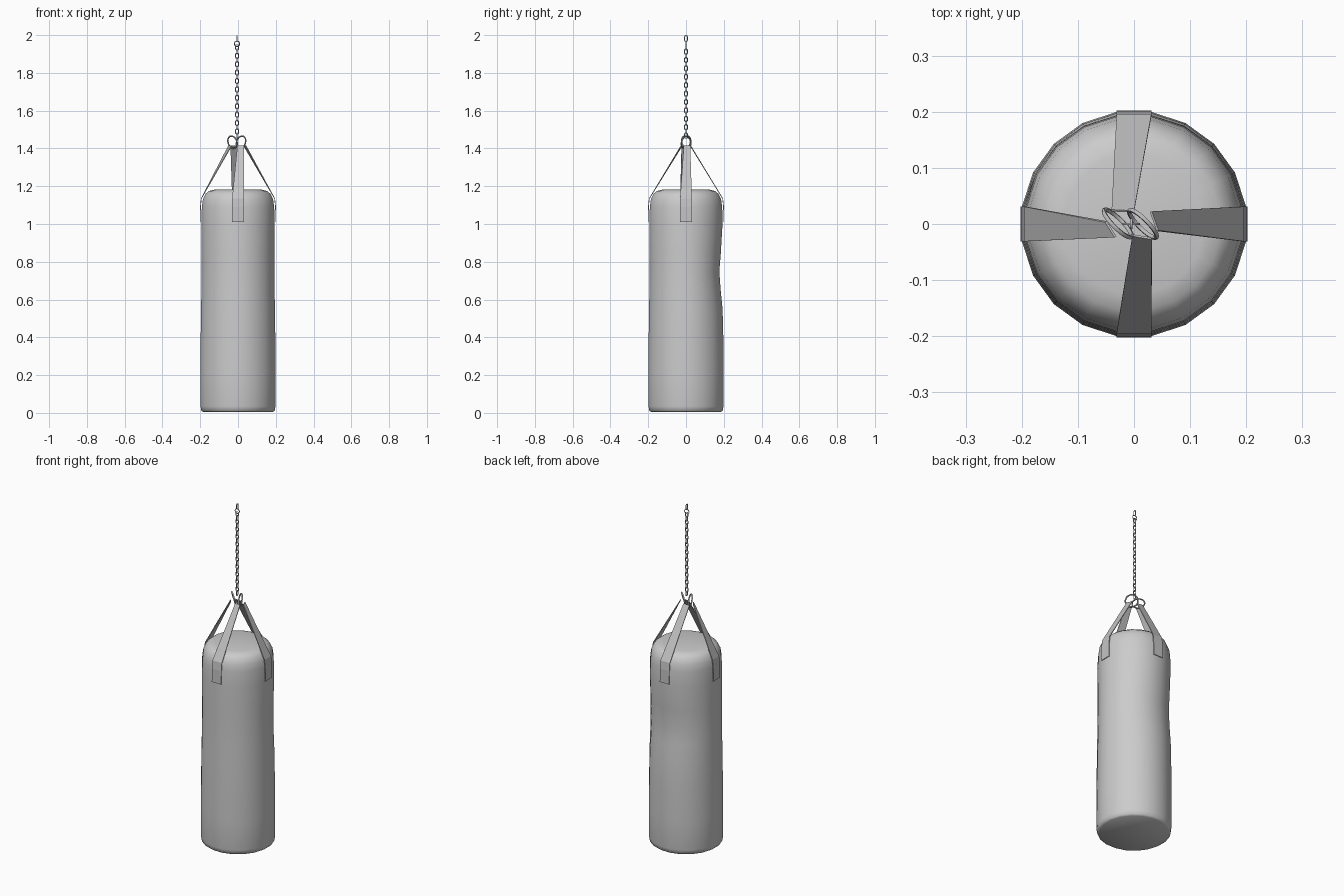
import bpy, bmesh, math
from mathutils import Vector, Matrix

if "Cube" in bpy.data.objects:
    bpy.data.objects.remove(bpy.data.objects["Cube"])


def material(name, v):
    m = bpy.data.materials.new(name)
    m.diffuse_color = (v[0], v[1], v[2], 1)
    m.use_nodes = True
    m.node_tree.nodes["Principled BSDF"].inputs["Base Color"].default_value = m.diffuse_color
    return m


BAG = material("bag grey", (0.6, 0.6, 0.6))
STRAP = material("strap grey", (0.55, 0.55, 0.55))
METAL = material("metal grey", (0.5, 0.5, 0.5))


def make(name, bm, mat, smooth=None):
    bmesh.ops.recalc_face_normals(bm, faces=bm.faces)
    me = bpy.data.meshes.new(name)
    bm.to_mesh(me)
    bm.free()
    me.materials.append(mat)
    ob = bpy.data.objects.new(name, me)
    bpy.context.collection.objects.link(ob)
    if smooth:
        bpy.ops.object.select_all(action='DESELECT')
        ob.select_set(True)
        bpy.context.view_layer.objects.active = ob
        bpy.ops.object.shade_smooth_by_angle(angle=math.radians(smooth))
    return ob


def bridge_rings(bm, rings, closed=False):
    n = len(rings[0])
    pairs = list(zip(rings, rings[1:])) + ([(rings[-1], rings[0])] if closed else [])
    for a, b in pairs:
        for i in range(n):
            j = (i + 1) % n
            bm.faces.new((a[i], a[j], b[j], b[i]))


# Bag: 20-sided lathe with a soft dent on the back
N = 20
profile = [(0.187, 0.005), (0.197, 0.012), (0.201, 0.035), (0.202, 0.2), (0.2, 0.4),
           (0.198, 0.55), (0.196, 0.65), (0.195, 0.75), (0.195, 0.85), (0.196, 1.0),
           (0.194, 1.09), (0.188, 1.13), (0.174, 1.16), (0.155, 1.175), (0.125, 1.182)]
bm = bmesh.new()
rings = []
for r, z in profile:
    ring = []
    for i in range(N):
        a = 2 * math.pi * (i + 0.5) / N
        dent = 0.017 * math.exp(-((z - 0.74) / 0.13) ** 2) * max(0, math.sin(a)) ** 2
        ring.append(bm.verts.new(((r - dent) * math.cos(a), (r - dent) * math.sin(a), z)))
    rings.append(ring)
bridge_rings(bm, rings)
bm.faces.new(rings[0])
bm.faces.new(rings[-1])
make("bag", bm, BAG, 50)


# Straps: flat webbing stitched to the bag side, twisting up to the rings
def strap(name, angle, end_a, end_b):
    rot = Matrix.Rotation(angle, 3, 'Z')
    path = [(0.2, 1.01), (0.199, 1.09), (0.194, 1.135)]
    rows = [[rot @ Vector((r, s * 0.031, z)) for s in (-1, 1)] for r, z in path]
    rows.append([Vector((*end_a, 1.415)), Vector((*end_b, 1.415))])
    bm = bmesh.new()
    sections = []
    for i, (a, b) in enumerate(rows):
        lo, hi = rows[max(i - 1, 0)], rows[min(i + 1, 3)]
        n = (b - a).cross(hi[0] - lo[0]).normalized() * 0.002
        sections.append([bm.verts.new(p) for p in (a - n, b - n, b + n, a + n)])
    bridge_rings(bm, sections)
    bm.faces.new(sections[0])
    bm.faces.new(sections[-1])
    make(name, bm, STRAP)


strap("right_strap", 0, (0.042, -0.012), (0.03, 0.022))
strap("back_strap", math.pi / 2, (0.0, 0.022), (-0.04, 0.024))
strap("left_strap", math.pi, (-0.05, 0.004), (-0.033, -0.023))
strap("front_strap", -math.pi / 2, (-0.003, -0.02), (0.032, -0.026))


# Metal loops: an oval swept with a round wire, lying in the local XZ plane
def loop(name, centre, half_w, half_h, wire, matrix, seg=20, sides=6):
    bm = bmesh.new()
    straight = half_h - half_w
    rings = []
    for i in range(seg):
        a = 2 * math.pi * (i + 0.5) / seg
        out = Vector((math.cos(a), 0, math.sin(a)))
        mid = out * half_w + Vector((0, 0, math.copysign(straight, out.z)))
        ring = []
        for k in range(sides):
            t = 2 * math.pi * k / sides
            p = mid + out * wire * math.cos(t) + Vector((0, wire * math.sin(t), 0))
            ring.append(bm.verts.new(matrix @ p + Vector(centre)))
        rings.append(ring)
    bridge_rings(bm, rings, True)
    make(name, bm, METAL, 60)


def turn(yaw, tilt=0):
    return (Matrix.Rotation(math.radians(yaw), 3, 'Z')
            @ Matrix.Rotation(math.radians(tilt), 3, 'X'))


# Two strap rings, leaning slightly apart
loop("strap_ring_left", (-0.029, 0.001, 1.433), 0.034, 0.034, 0.004, turn(-45, 14))
loop("strap_ring_right", (0.016, 0.0, 1.433), 0.034, 0.034, 0.004, turn(-45, -14))

# Chain of alternating links
CX = -0.005
COUNT = 22
for i in range(COUNT):
    z = 1.468 + i * (1.935 - 1.468) / (COUNT - 1)
    loop(f"chain_link_{i + 1}", (CX, 0, z), 0.008, 0.0145, 0.0023,
         turn(0 if i % 2 else 90), seg=12)

# Top ring and hanging link
loop("top_ring", (CX, 0, 1.954), 0.014, 0.014, 0.0025, turn(0))
loop("hanging_link", (CX, 0, 1.982), 0.008, 0.0155, 0.0023, turn(90), seg=12)
